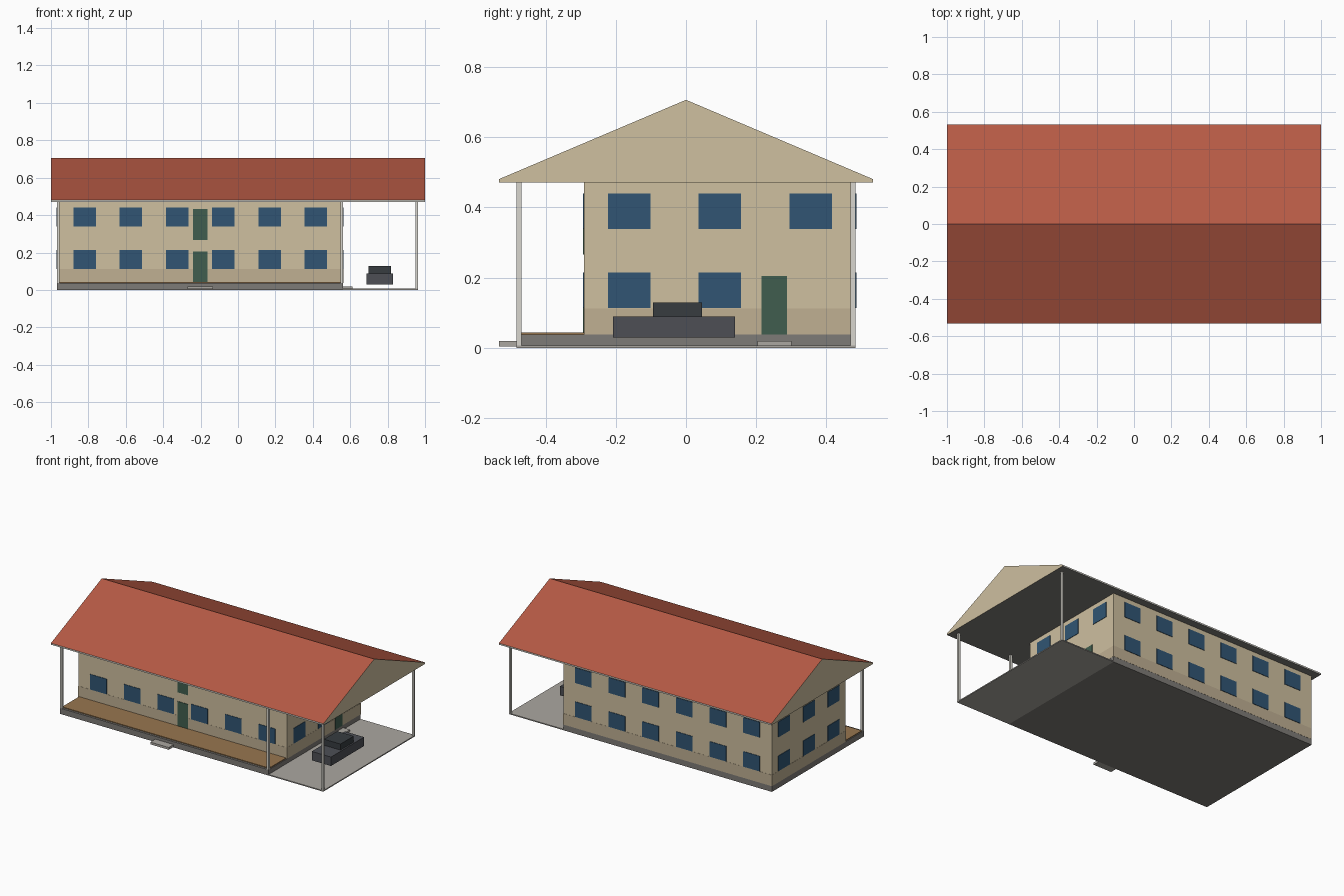
import bpy

if "Cube" in bpy.data.objects:
    bpy.data.objects.remove(bpy.data.objects["Cube"])


def material(name, r, g, b):
    m = bpy.data.materials.new(name)
    m.diffuse_color = tuple((c / 255) ** 2.2 for c in (r, g, b)) + (1,)
    m.use_nodes = True
    m.node_tree.nodes["Principled BSDF"].inputs["Base Color"].default_value = m.diffuse_color
    return m


WALL = material("wall_paint", 205, 190, 158)
BASE = material("base_course_paint", 190, 174, 145)
ROOF = material("roof_red", 180, 90, 70)
GLASS = material("window_blue", 52, 86, 115)
DOOR = material("door_green", 66, 94, 80)
DECK = material("deck_wood", 150, 117, 80)
PLINTH = material("plinth_grey", 125, 122, 118)
SLAB = material("slab_grey", 170, 166, 160)
TRIM = material("trim_light", 215, 213, 205)
SOFFIT = material("soffit_grey", 125, 124, 120)
CAR = material("car_body_grey", 78, 80, 86)
CABIN = material("car_cabin_dark", 58, 62, 66)


def mesh_object(name, verts, faces, mats):
    me = bpy.data.meshes.new(name)
    me.from_pydata(verts, [], faces)
    for m in mats:
        me.materials.append(m)
    ob = bpy.data.objects.new(name, me)
    bpy.context.collection.objects.link(ob)
    return ob


def box(name, x, y, z, mat):
    """Box from (min, max) ranges along each axis."""
    verts = [(a, b, c) for a in x for b in y for c in z]
    faces = [(0, 1, 3, 2), (4, 6, 7, 5), (0, 4, 5, 1),
             (2, 3, 7, 6), (0, 2, 6, 4), (1, 5, 7, 3)]
    return mesh_object(name, verts, faces, [mat])


# House and site extents
X0, X1, XC = -0.968, 0.562, 0.963
Y0, YV, Y1 = -0.482, -0.29, 0.482
FLOOR, EAVE = 0.038, 0.47
T = 0.003  # how far openings stand proud

# Ground works
box("plinth", (X0, X1), (Y0, Y1), (0, FLOOR), PLINTH)
box("carport_slab", (X1, XC), (Y0, Y1), (0, 0.007), SLAB)
box("veranda_deck", (X0 + 0.005, X1 - 0.005), (Y0 + 0.014, YV), (FLOOR, 0.043), DECK)
box("front_step", (-0.27, -0.135), (-0.533, Y0), (0.004, 0.019), SLAB)
box("side_step", (X1, 0.612), (0.203, 0.30), (0.007, 0.019), SLAB)

# Walls with a slightly darker base course
box("walls", (X0, X1), (YV, Y1), (FLOOR, EAVE), WALL)
box("base_course", (X0 - 0.001, X1 + 0.001), (YV - 0.001, Y1 + 0.001), (FLOOR, 0.112), BASE)

# Windows on all four sides, two storeys
SIDES = {"front": YV, "back": Y1, "left": X0, "right": X1}


def opening(name, side, centre, width, z, mat):
    """Thin panel straddling the wall plane of the given side."""
    along = (centre - width / 2, centre + width / 2)
    across = (SIDES[side] - T, SIDES[side] + T)
    if side in ("front", "back"):
        box(name, along, across, z, mat)
    else:
        box(name, across, along, z, mat)


for storey, z in (("lower", (0.113, 0.214)), ("upper", (0.338, 0.44))):
    for side in ("front", "back"):
        for i in range(6):
            opening(f"{side}_{storey}_window_{i + 1}", side, -0.82 + 0.2472 * i, 0.121, z, GLASS)
    for side in ("left", "right"):
        for i in range(3):
            if (side, storey, i) != ("right", "lower", 2):  # side door here
                opening(f"{side}_{storey}_window_{i + 1}", side, -0.162 + 0.2585 * i, 0.121, z, GLASS)

# Doors
opening("front_door", "front", -0.202, 0.077, (FLOOR, 0.206), DOOR)
opening("upper_front_door", "front", -0.202, 0.077, (0.266, 0.432), DOOR)
opening("side_door", "right", 0.251, 0.073, (FLOOR, 0.204), DOOR)

# Veranda and carport posts
R = 0.007
for name, x, y, z in (("veranda_post_left", X0 + R, Y0 + R, FLOOR),
                      ("veranda_post_right", X1 - R, Y0 + R, FLOOR),
                      ("carport_post_front", XC - R, Y0 + R, 0.007),
                      ("carport_post_back", XC - R, Y1 - R, 0.007)):
    box(name, (x - R, x + R), (y - R, y + R), (z, EAVE), TRIM)

# Gable roof: closed prism with red slopes, painted gables and flat soffit
profile = [(-0.533, EAVE), (0.533, EAVE), (0.533, 0.48), (0, 0.706), (-0.533, 0.48)]
roof = mesh_object(
    "roof",
    [(x, y, z) for x in (-1, 1) for y, z in profile],
    [(4, 3, 2, 1, 0), (5, 6, 7, 8, 9)]
    + [(i, (i + 1) % 5, (i + 1) % 5 + 5, i + 5)[::-1] for i in range(5)],
    [WALL, SOFFIT, TRIM, ROOF])
for face, index in zip(roof.data.polygons, (0, 0, 1, 2, 3, 3, 2)):
    face.material_index = index

# Parked car
box("car_body", (0.687, 0.828), (-0.208, 0.139), (0.03, 0.089), CAR)
box("car_cabin", (0.697, 0.818), (-0.094, 0.045), (0.089, 0.129), CABIN)

# Consistent outward normals
import bmesh
for ob in bpy.context.collection.objects:
    bm = bmesh.new()
    bm.from_mesh(ob.data)
    bmesh.ops.recalc_face_normals(bm, faces=bm.faces)
    bm.to_mesh(ob.data)
    bm.free()
